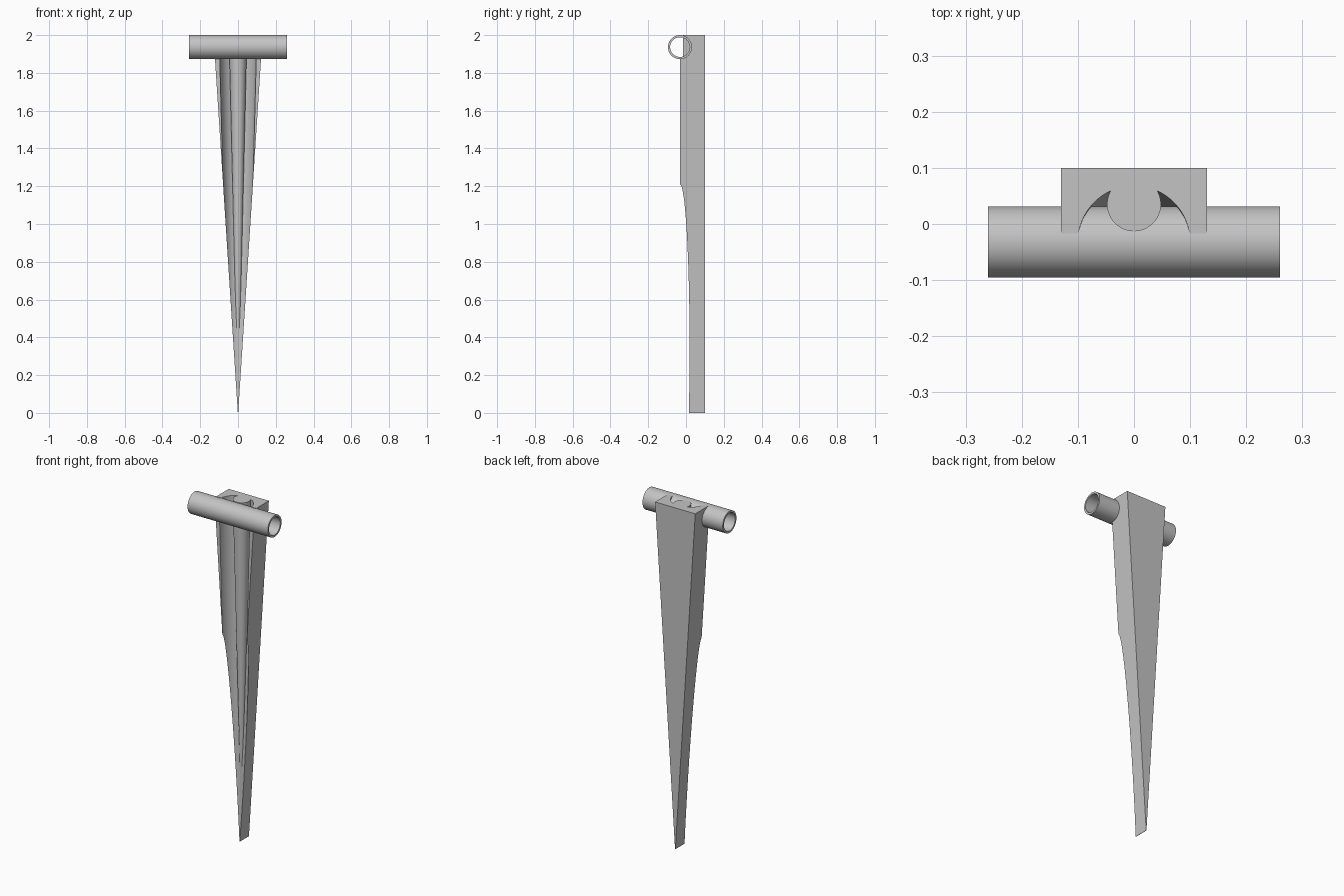
import bpy, bmesh, math
from mathutils import Matrix

cube = bpy.data.objects.get("Cube")
if cube:
    bpy.data.objects.remove(cube, do_unlink=True)

grey = bpy.data.materials.new("plain_grey")
grey.use_nodes = True
colour = (0.55, 0.55, 0.55, 1)
grey.diffuse_color = colour
grey.node_tree.nodes["Principled BSDF"].inputs["Base Color"].default_value = colour


def add_object(name, bm):
    bmesh.ops.recalc_face_normals(bm, faces=bm.faces)
    mesh = bpy.data.meshes.new(name)
    bm.to_mesh(mesh)
    bm.free()
    mesh.materials.append(grey)
    obj = bpy.data.objects.new(name, mesh)
    bpy.context.collection.objects.link(obj)
    return obj


def cone(name, y, z0, z1, r0, r1, segments=96):
    bm = bmesh.new()
    bmesh.ops.create_cone(bm, cap_ends=True, segments=segments, radius1=r0, radius2=r1,
                          depth=z1 - z0, matrix=Matrix.Translation((0, y, (z0 + z1) / 2)))
    return add_object(name, bm)


def prism(name, outline, y0, y1):
    """Extrude an x-z outline from y0 to y1."""
    bm = bmesh.new()
    face = bm.faces.new([bm.verts.new((x, y0, z)) for x, z in outline])
    result = bmesh.ops.extrude_face_region(bm, geom=[face])
    moved = [v for v in result["geom"] if isinstance(v, bmesh.types.BMVert)]
    bmesh.ops.translate(bm, verts=moved, vec=(0, y1 - y0, 0))
    return add_object(name, bm)


def subtract(obj, cutter):
    mod = obj.modifiers.new("cut", "BOOLEAN")
    mod.operation = "DIFFERENCE"
    mod.solver = "EXACT"
    mod.object = cutter
    bpy.context.view_layer.objects.active = obj
    bpy.ops.object.modifier_apply(modifier=mod.name)
    bpy.data.objects.remove(cutter, do_unlink=True)


def smooth(obj):
    bpy.ops.object.select_all(action="DESELECT")
    obj.select_set(True)
    bpy.context.view_layer.objects.active = obj
    bpy.ops.object.shade_smooth_by_angle(angle=math.radians(30))


# Tapered spike
spike = prism("spike", [(-0.001, 0), (0.001, 0), (0.13, 2), (-0.13, 2)], -0.032, 0.1)

# Conical groove in the front, leaving a slender rounded rib down its middle
low, high = -0.1, 2.1
groove = cone("groove_cutter", -0.032, low, high,
              0.047 + 0.0265 * low, 0.047 + 0.0265 * high)
rib = cone("rib_cutter", 0.035, 0, high + 0.1, 0, 0.024 * (high + 0.1))
subtract(groove, rib)
subtract(spike, groove)

# Clearance for the bore of the cross tube
clearance = prism("clearance_cutter", [(-0.3, 1.88), (0.3, 1.88), (0.3, 2.1), (-0.3, 2.1)],
                  -0.2, -0.017)
subtract(spike, clearance)
smooth(spike)

# Hollow cross tube: a ring profile turned about the x axis
bm = bmesh.new()
profile = [(-0.26, 0.052), (0.26, 0.052), (0.26, 0.0635), (-0.26, 0.0635)]
verts = [bm.verts.new((x, 0, r)) for x, r in profile]
edges = [bm.edges.new((verts[i], verts[(i + 1) % len(verts)])) for i in range(len(verts))]
bmesh.ops.spin(bm, geom=verts + edges, cent=(0, 0, 0), axis=(1, 0, 0),
               angle=math.tau, steps=64, use_merge=True)
bmesh.ops.remove_doubles(bm, verts=bm.verts, dist=0.00001)
bmesh.ops.translate(bm, verts=bm.verts, vec=(0, -0.032, 1.9365))
smooth(add_object("cross_tube", bm))
